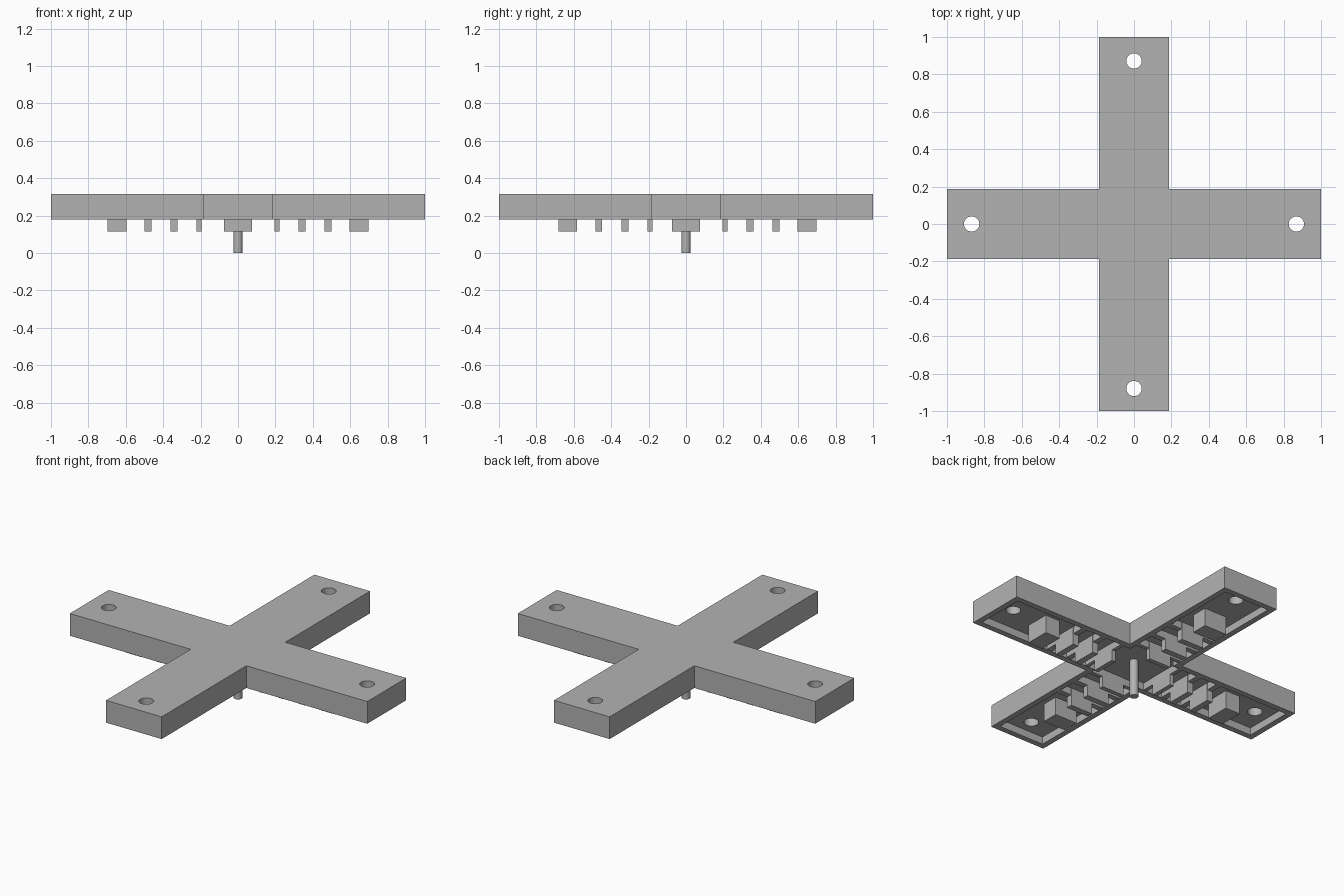
import bpy
import bmesh
from mathutils import Vector

cube = bpy.data.objects.get("Cube")
if cube:
    bpy.data.objects.remove(cube, do_unlink=True)

GREY = (0.45, 0.45, 0.45, 1)
grey = bpy.data.materials.new("plain grey")
grey.use_nodes = True
grey.diffuse_color = GREY
grey.node_tree.nodes["Principled BSDF"].inputs["Base Color"].default_value = GREY

HALF = 0.187      # half width of an arm
WALL = 0.035      # rim thickness
TOP = 0.315
RIM = 0.18        # underside of the rim
CEILING = 0.225   # underside of the top plate
FOOT = 0.115      # underside of the ribs and blocks


def finish(name, bm):
    bmesh.ops.recalc_face_normals(bm, faces=bm.faces)
    mesh = bpy.data.meshes.new(name)
    bm.to_mesh(mesh)
    bm.free()
    mesh.materials.append(grey)
    obj = bpy.data.objects.new(name, mesh)
    bpy.context.collection.objects.link(obj)
    return obj


def cross(name, reach, half, low, high):
    """Plus-shaped prism."""
    bm = bmesh.new()
    outline = []
    for ux, uy in ((1, 0), (0, 1), (-1, 0), (0, -1)):
        for along, side in ((reach, -half), (reach, half), (half, half)):
            outline.append((ux * along - uy * side, uy * along + ux * side, low))
    face = bm.faces.new([bm.verts.new(p) for p in outline])
    new = bmesh.ops.extrude_face_region(bm, geom=[face])["geom"]
    bmesh.ops.translate(bm, vec=(0, 0, high - low),
                        verts=[v for v in new if isinstance(v, bmesh.types.BMVert)])
    return finish(name, bm)


def cylinder(name, x, y, radius, low, high):
    bm = bmesh.new()
    bmesh.ops.create_cone(bm, cap_ends=True, segments=32, radius1=radius,
                          radius2=radius, depth=high - low)
    bmesh.ops.translate(bm, vec=(x, y, (low + high) / 2), verts=bm.verts)
    return finish(name, bm)


def add_box(bm, axis, start, end, half, low, high):
    """Box lying across an arm, from start to end along the arm axis."""
    size = Vector((end - start, 2 * half, high - low))
    centre = Vector(((start + end) / 2, 0, (low + high) / 2))
    if axis == "y":
        size.xy = size.yx
        centre.xy = centre.yx
    verts = bmesh.ops.create_cube(bm, size=1)["verts"]
    bmesh.ops.scale(bm, vec=size, verts=verts)
    bmesh.ops.translate(bm, vec=centre, verts=verts)


def cut(obj, cutter):
    mod = obj.modifiers.new("cut", "BOOLEAN")
    mod.operation = "DIFFERENCE"
    mod.solver = "EXACT"
    mod.object = cutter
    bpy.context.view_layer.objects.active = obj
    bpy.ops.object.modifier_apply(modifier=mod.name)
    bpy.data.objects.remove(cutter, do_unlink=True)


# Hollow cross-shaped shell with a screw hole near each arm end
shell = cross("cross_shell", 1, HALF, RIM, TOP)
cut(shell, cross("cavity_cutter", 1 - WALL, HALF - WALL, RIM - 0.1, CEILING))
for hx, hy in ((0.868, 0), (-0.868, 0), (0, 0.872), (0, -0.88)):
    cut(shell, cylinder("hole_cutter", hx, hy, 0.041, 0, 1))

# Blocks and ribs under each arm: (inner, outer) distance from the middle
RIBS = ((0.195, 0.222), (0.323, 0.36), (0.463, 0.5))
BLOCK = (0.597, 0.697)
ARMS = (("left", "x", 1, 0), ("right", "x", -1, 0),
        ("back", "y", 1, 0), ("front", "y", -1, -0.015))
for label, axis, sign, shift in ARMS:
    bm = bmesh.new()
    add_box(bm, axis, *sorted(sign * (d + shift) for d in BLOCK),
            0.075, FOOT, CEILING + 0.01)
    finish(label + "_block", bm)
    for number, span in enumerate(RIBS, 1):
        start, end = sorted(sign * (d + shift) for d in span)
        bm = bmesh.new()
        add_box(bm, axis, start, end, 0.075, FOOT, CEILING + 0.01)
        # low brace reaching the side walls
        add_box(bm, axis, start + 0.002, end - 0.002, HALF - WALL + 0.005,
                RIM + 0.002, CEILING + 0.01)
        finish(f"{label}_rib_{number}", bm)

# Central pin
pin = cylinder("centre_pin", 0, 0, 0.024, 0, CEILING + 0.01)
bpy.ops.object.select_all(action="DESELECT")
pin.select_set(True)
bpy.context.view_layer.objects.active = pin
bpy.ops.object.shade_smooth_by_angle()
